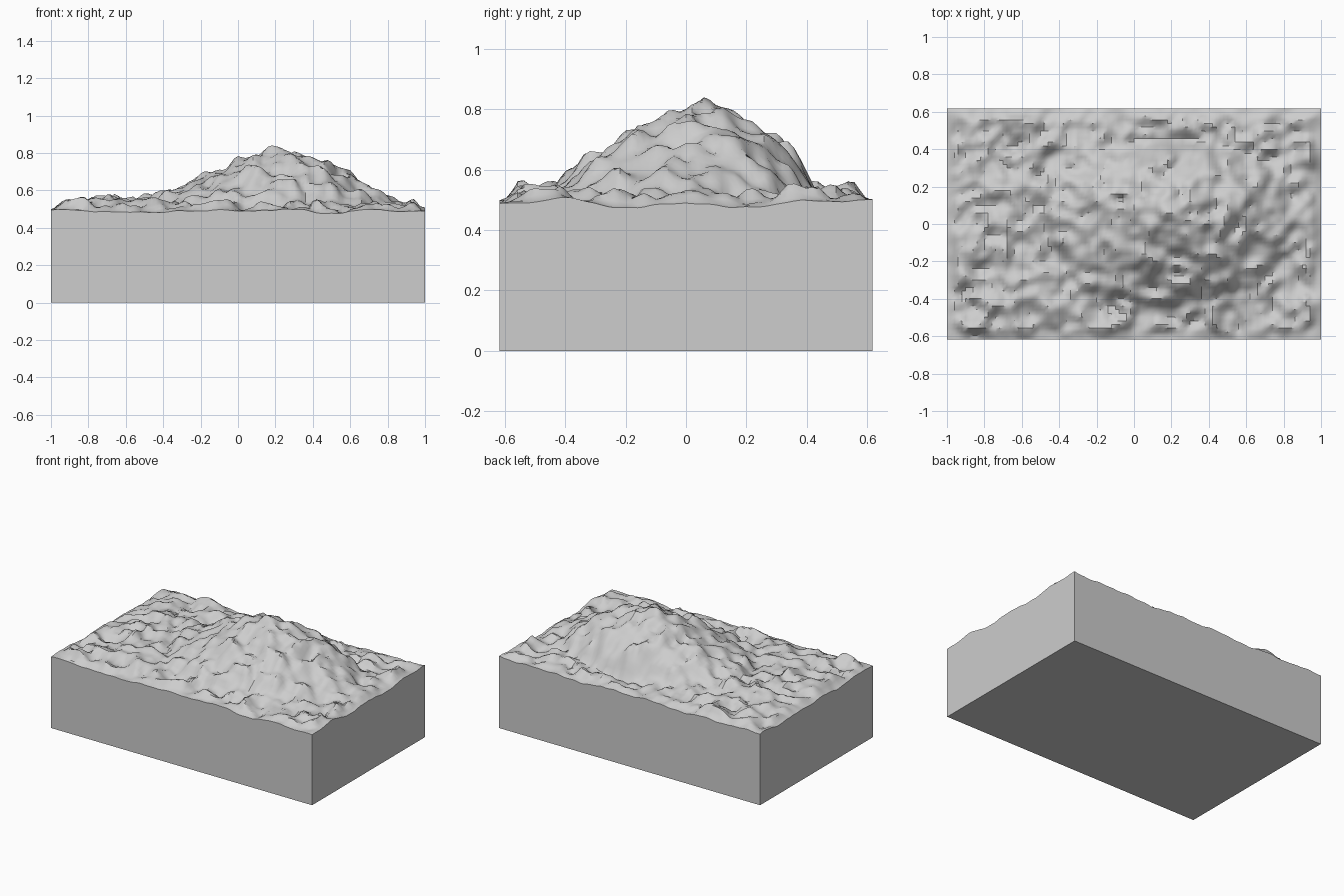
import bpy, bmesh, math
from mathutils import Vector, noise

if "Cube" in bpy.data.objects:
    bpy.data.objects.remove(bpy.data.objects["Cube"])

HX, HY = 1.0, 0.617          # half sizes of the block
NX, NY = 100, 62             # terrain grid cells
PEAK = (0.18, 0.06)          # summit position
TOP = 0.84                   # summit height
EDGE = 0.483                 # mean height along the rim


def bump(x, y, cx, cy, sx, sy):
    return math.exp(-((x - cx) / sx) ** 2 - ((y - cy) / sy) ** 2)


def mountain(x, y):
    # Lopsided dome: gentle to the left and front, steep to the right and back
    dx, dy = x - PEAK[0], y - PEAK[1]
    u = dx / (0.68 if dx > 0 else 0.66)
    v = dy / (0.40 if dy > 0 else 0.56)
    r = math.hypot(u, v)
    if r >= 1:
        return 0.0
    power = 1.2 + 0.6 * (max(u, 0) + max(v, 0)) / max(r, 1e-4)
    return 1 - r ** power


def roughness(x, y):
    # Rounded bumps with finer crags on top
    a = noise.noise(Vector((x * 8, y * 8, 3.1)))
    b = noise.noise(Vector((x * 15, y * 15, 8.7)))
    ridge = 0.25 - abs(noise.noise(Vector((x * 10, y * 10, 5.3))))
    return 0.04 * a + 0.032 * b + 0.035 * ridge


def height(x, y):
    rim = min(HX - abs(x), HY - abs(y))
    fade = min(1.0, max(0.0, rim / 0.07))
    fade = fade * fade * (3 - 2 * fade)
    top_calm = 1 - 0.6 * bump(x, y, *PEAK, 0.07, 0.07)
    relief = 0.025 + 0.265 * mountain(x, y)
    relief += 0.038 * bump(x, y, -0.6, 0.0, 0.33, 0.42)    # left foothills
    relief += 0.035 * bump(x, y, *PEAK, 0.05, 0.04)        # summit
    rough = roughness(x, y) * top_calm
    # The rim only rolls gently
    roll = 0.022 * noise.noise(Vector((x * 5, y * 5, 6.4)))
    roll += 0.008 * noise.noise(Vector((x * 13, y * 13, 2.2)))
    return EDGE + fade * (relief + rough) + (1 - fade) * (0.006 + roll)


# Terrain surface
bm = bmesh.new()
bmesh.ops.create_grid(bm, x_segments=NX, y_segments=NY, size=1)
for vert in bm.verts:
    x, y = vert.co.x * HX, vert.co.y * HY
    vert.co = (x, y, height(x, y))

# Fit the relief above the rim to the summit height
highest = max(v.co.z for v in bm.verts)
gain = (TOP - EDGE) / (highest - EDGE)
for vert in bm.verts:
    vert.co.z = EDGE + (vert.co.z - EDGE) * gain

# Straight side walls and flat underside
rim_edges = [e for e in bm.edges if e.is_boundary]
walls = bmesh.ops.extrude_edge_only(bm, edges=rim_edges)["geom"]
for item in walls:
    if isinstance(item, bmesh.types.BMVert):
        item.co.z = 0
bmesh.ops.contextual_create(bm, geom=[e for e in walls if isinstance(e, bmesh.types.BMEdge)
                                      and e.is_boundary])
bmesh.ops.recalc_face_normals(bm, faces=bm.faces)

mesh = bpy.data.meshes.new("terrain_block")
bm.to_mesh(mesh)
bm.free()
block = bpy.data.objects.new("terrain_block", mesh)
bpy.context.collection.objects.link(block)

stone = bpy.data.materials.new("mid_grey")
stone.diffuse_color = (0.61, 0.61, 0.61, 1)
stone.use_nodes = True
stone.node_tree.nodes["Principled BSDF"].inputs["Base Color"].default_value = stone.diffuse_color
mesh.materials.append(stone)

bpy.context.view_layer.objects.active = block
block.select_set(True)
bpy.ops.object.shade_smooth_by_angle(angle=math.radians(35))
